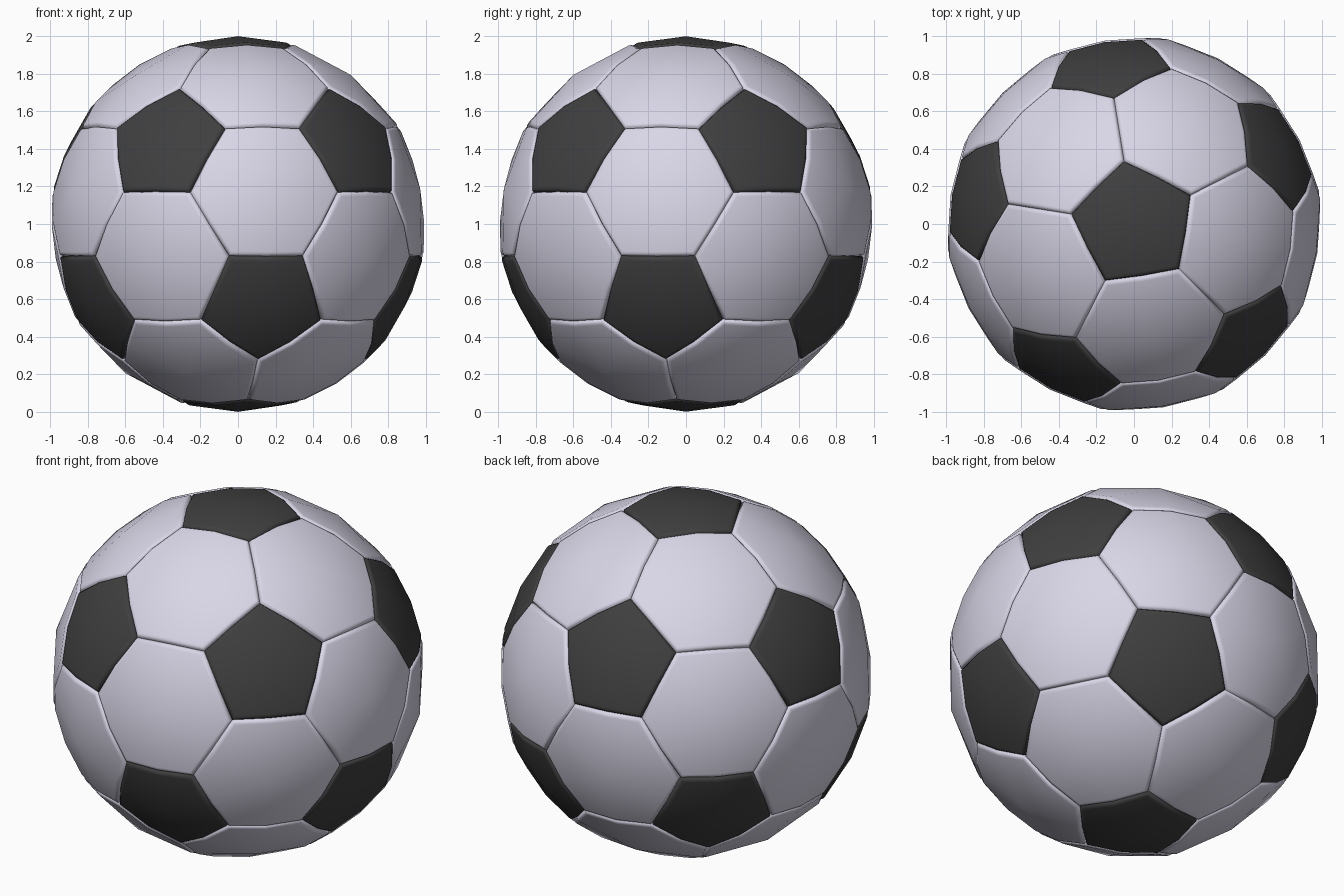
import bpy, bmesh, math
from mathutils import Vector
from itertools import combinations

if "Cube" in bpy.data.objects:
    bpy.data.objects.remove(bpy.data.objects["Cube"])

R = 1.0
AZ = math.radians(99)          # turn of the ball about z


def material(name, rgb):
    m = bpy.data.materials.new(name)
    m.diffuse_color = (*rgb, 1)
    m.use_nodes = True
    m.node_tree.nodes["Principled BSDF"].inputs["Base Color"].default_value = m.diffuse_color
    return m


# corners of an icosahedron with one corner straight up
h, r = 1 / math.sqrt(5), 2 / math.sqrt(5)
ico = [Vector((0, 0, 1)), Vector((0, 0, -1))]
for k in range(5):
    a = AZ + k * math.tau / 5
    b = a + math.pi / 5
    ico.append(Vector((r * math.cos(a), r * math.sin(a), h)))
    ico.append(Vector((r * math.cos(b), r * math.sin(b), -h)))


def near(a, b):
    return a is not b and a.dot(b) > 0.3


def third(a, b):
    return (2 * a + b) / 3


def add_panel(bm, pts):
    """Domed panel: quads round the centre, then a rounded rim sunk into the seam."""
    c = sum(pts, Vector()) / len(pts)
    n = c.normalized()
    u = (pts[0] - c).normalized()
    v = n.cross(u)
    pts = sorted(pts, key=lambda p: math.atan2((p - c).dot(v), (p - c).dot(u)))
    loop = []
    for p, q in zip(pts, pts[1:] + pts[:1]):
        loop += [p, (p + q) / 2]
    apothem = ((pts[0] + pts[1]) / 2 - c).length
    rings = []
    for inset, drop in ((0.024, 0), (0.014, 0.001), (0.006, 0.005), (0.0, 0.018)):
        s = 1 - inset / apothem
        rings.append([bm.verts.new((c + (p - c) * s).normalized() * (R - drop)) for p in loop])
    top, m = bm.verts.new(n * R), len(loop)
    for i in range(0, m, 2):
        bm.faces.new((top, rings[0][i - 1], rings[0][i], rings[0][i + 1]))
    for a, b in zip(rings, rings[1:]):
        for i in range(m):
            bm.faces.new((a[i - 1], b[i - 1], b[i], a[i]))


def build(name, panels, mat):
    bm = bmesh.new()
    for p in panels:
        add_panel(bm, p)
    for f in bm.faces:
        f.smooth = True
    me = bpy.data.meshes.new(name)
    bm.to_mesh(me)
    bm.free()
    me.materials.append(mat)
    ob = bpy.data.objects.new(name, me)
    ob.location.z = R
    bpy.context.collection.objects.link(ob)


# one pentagon per corner, one hexagon per triangle
pentagons = [[third(a, b) for b in ico if near(a, b)] for a in ico]
hexagons = [[third(a, b) for a in t for b in t if a is not b]
            for t in combinations(ico, 3)
            if all(near(a, b) for a, b in combinations(t, 2))]

build("dark_pentagon_panels", pentagons, material("dark grey", (0.05, 0.05, 0.052)))
build("light_hexagon_panels", hexagons, material("pale lavender", (0.72, 0.70, 0.83)))
